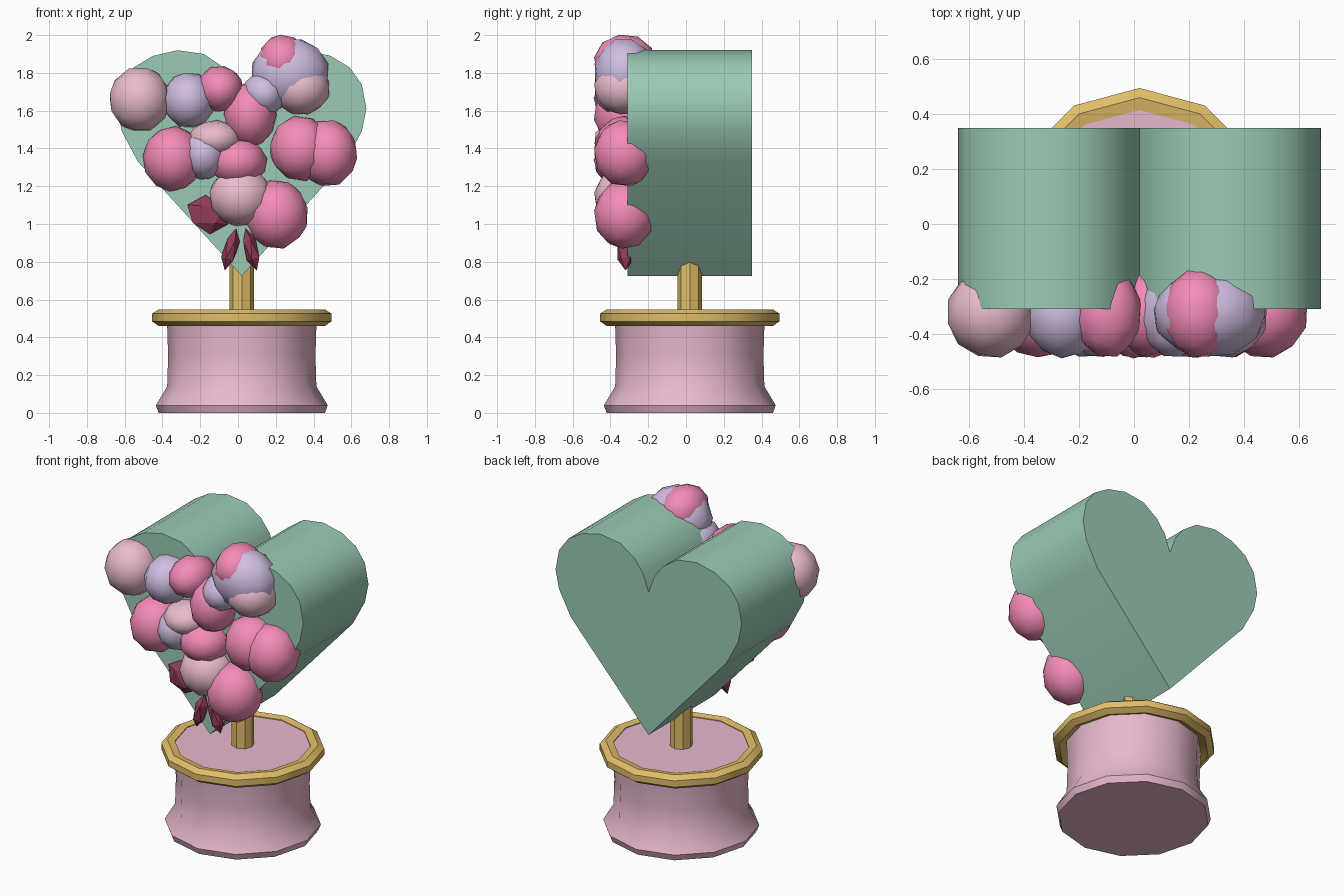
import bpy, bmesh, math, random
from mathutils import Matrix, Vector

if "Cube" in bpy.data.objects:
    bpy.data.objects.remove(bpy.data.objects["Cube"])

random.seed(4)


def material(name, rgb):
    m = bpy.data.materials.new(name)
    m.diffuse_color = (*rgb, 1)
    m.use_nodes = True
    m.node_tree.nodes["Principled BSDF"].inputs["Base Color"].default_value = m.diffuse_color
    return m


SAGE = material("sage", (.33, .60, .46))
PINK = material("pink", (.91, .26, .48))
BLUSH = material("blush", (.82, .50, .61))
LILAC = material("lilac", (.63, .51, .75))
GOLD = material("gold", (.75, .51, .14))
WINE = material("wine", (.30, .045, .10))
POT = material("pot_pink", (.80, .48, .61))


def finish(name, bm, mat, angle=40):
    bmesh.ops.recalc_face_normals(bm, faces=bm.faces)
    me = bpy.data.meshes.new(name)
    bm.to_mesh(me)
    bm.free()
    ob = bpy.data.objects.new(name, me)
    bpy.context.collection.objects.link(ob)
    me.materials.append(mat)
    bpy.ops.object.select_all(action='DESELECT')
    ob.select_set(True)
    bpy.context.view_layer.objects.active = ob
    bpy.ops.object.shade_smooth_by_angle(angle=math.radians(angle))
    return ob


def lathe(name, profile, sides, mat, closed=False):
    """Turn an (r, z) profile around the vertical axis of the pot."""
    bm = bmesh.new()
    rings = []
    for r, z in profile:
        rings.append([bm.verts.new((.02 + r * math.cos(2 * math.pi * i / sides),
                                    .02 + r * math.sin(2 * math.pi * i / sides), z))
                      for i in range(sides)])
    pairs = list(zip(rings, rings[1:]))
    if closed:
        pairs.append((rings[-1], rings[0]))
    else:
        bm.faces.new(rings[0])
        bm.faces.new(rings[-1])
    for a, b in pairs:
        for i in range(sides):
            j = (i + 1) % sides
            bm.faces.new((a[i], a[j], b[j], b[i]))
    return finish(name, bm, mat)


# Pot, gold rim and stem
lathe("pot", [(.44, 0), (.455, .04), (.395, .14), (.39, .30), (.395, .46), (.405, .535)], 12, POT)
lathe("pot_rim", [(.395, .48), (.44, .46), (.475, .485), (.475, .525), (.44, .548), (.395, .54)],
      12, GOLD, closed=True)
lathe("stem", [(.066, .50), (.066, .95)], 8, GOLD)

# Thick heart: half outline mirrored, then extruded in y
half = [(.04, 1.75), (.10, 1.83), (.20, 1.90), (.34, 1.92), (.47, 1.89), (.57, 1.83),
        (.635, 1.74), (.66, 1.61), (.635, 1.49), (.55, 1.33)]
outline = [(0, 1.64)] + half + [(0, .725)] + [(-x, z) for x, z in reversed(half)]
bm = bmesh.new()
face = bm.faces.new([bm.verts.new((x + .02, -.31, z)) for x, z in outline])
ext = bmesh.ops.extrude_face_region(bm, geom=[face], use_keep_orig=True)
bmesh.ops.translate(bm, vec=(0, .66, 0),
                    verts=[g for g in ext["geom"] if isinstance(g, bmesh.types.BMVert)])
finish("heart", bm, SAGE)


def blob(name, mat, x, z, rx, rz, ry=.165, y=-.325, detail=2, tilt=None, angle=45):
    bm = bmesh.new()
    bmesh.ops.create_icosphere(bm, subdivisions=detail, radius=1)
    spin = random.uniform(0, 6) if tilt is None else 0
    bm.transform(Matrix.Translation((x, y, z))
                 @ Matrix.Rotation(math.radians(tilt or 0), 4, 'Y')
                 @ Matrix.Diagonal((rx, ry, rz, 1))
                 @ Matrix.Rotation(spin, 4, Vector((1, .6, .3))))
    return finish(name, bm, mat, angle)


# Flower heads on the front: material, x, z, half width, half height
flowers = [
    (BLUSH, -.52, 1.66, .165, .175), (LILAC, -.26, 1.655, .14, .15),
    (PINK, -.095, 1.715, .125, .125), (PINK, .065, 1.58, .14, .175),
    (LILAC, .275, 1.80, .21, .19), (LILAC, .14, 1.69, .12, .12),
    (BLUSH, .335, 1.72, .155, .145), (PINK, .235, 1.865, .13, .14),
    (PINK, .33, 1.40, .165, .175), (PINK, .475, 1.375, .16, .18),
    (PINK, -.345, 1.345, .16, .175), (LILAC, -.18, 1.37, .12, .14),
    (BLUSH, -.12, 1.45, .145, .10), (PINK, .0, 1.33, .155, .13),
    (BLUSH, .015, 1.145, .17, .16), (PINK, .205, 1.05, .17, .185),
]
for i, (mat, x, z, rx, rz) in enumerate(flowers):
    blob(f"flower_{i + 1}", mat, x, z, rx, rz)

# Dark pointed leaves under the flowers
for i, (x, z, rx, rz, tilt) in enumerate([(-.16, 1.05, .10, .12, -65),
                                          (-.04, .865, .042, .115, 15),
                                          (.07, .865, .042, .115, -15)]):
    blob(f"leaf_{i + 1}", WINE, x, z, rx, rz, ry=.05, y=-.32, detail=1, tilt=tilt, angle=20)
